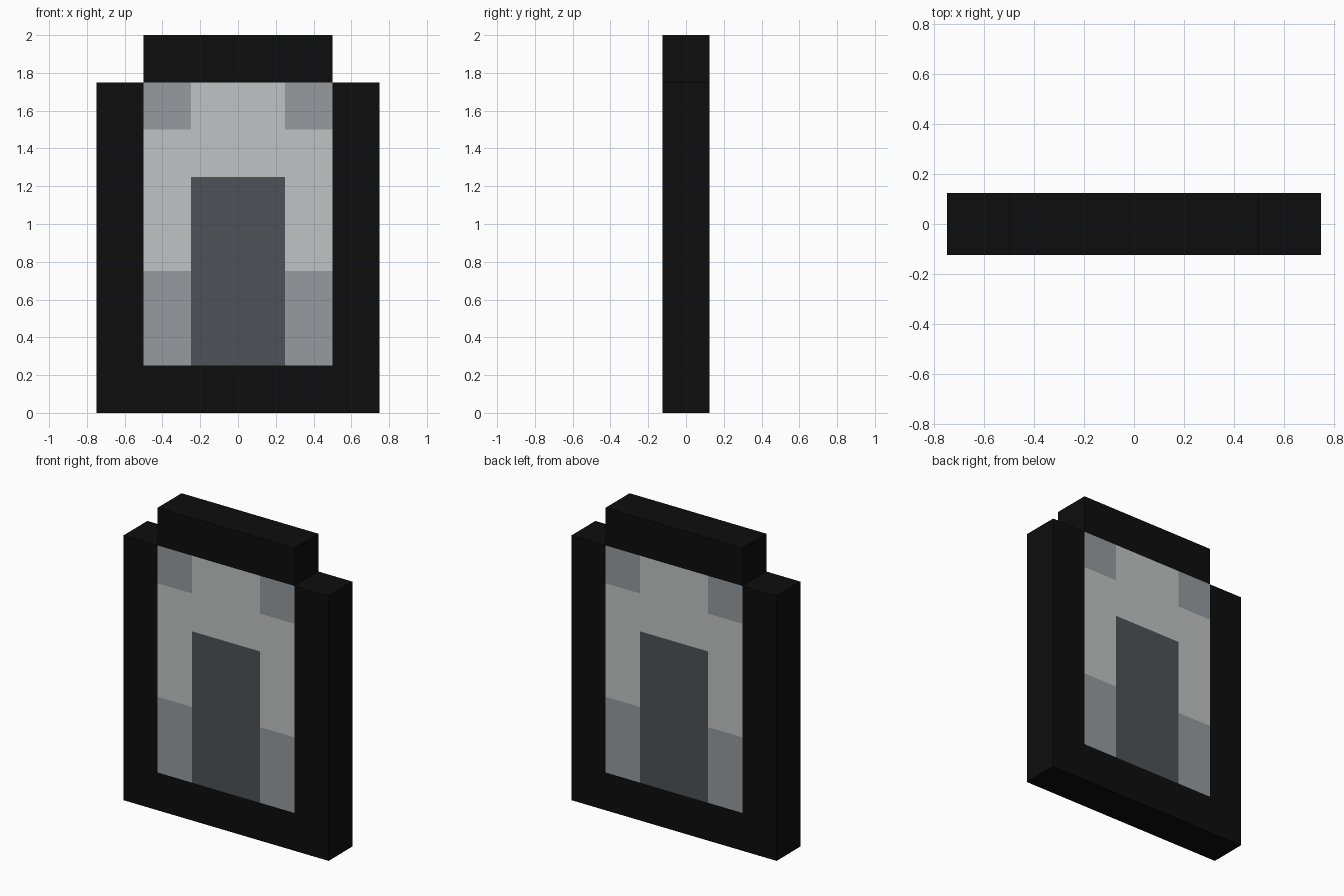
import bpy
import bmesh

if "Cube" in bpy.data.objects:
    bpy.data.objects.remove(bpy.data.objects["Cube"])

HALF_DEPTH = 0.125


def material(name, rgb):
    mat = bpy.data.materials.new(name)
    mat.diffuse_color = (*rgb, 1.0)
    mat.use_nodes = True
    mat.node_tree.nodes["Principled BSDF"].inputs["Base Color"].default_value = mat.diffuse_color
    return mat


black = material("black", (0.004, 0.004, 0.004))
light_grey = material("light grey", (0.53, 0.55, 0.55))
mid_grey = material("mid grey", (0.305, 0.328, 0.337))
dark_grey = material("dark grey", (0.076, 0.082, 0.092))


def slab(name, outline, mat):
    """Extrude an x-z outline through the full depth of the model."""
    bm = bmesh.new()
    face = bm.faces.new([bm.verts.new((x, -HALF_DEPTH, z)) for x, z in outline])
    grown = bmesh.ops.extrude_face_region(bm, geom=[face], use_keep_orig=True)
    moved = [v for v in grown["geom"] if isinstance(v, bmesh.types.BMVert)]
    bmesh.ops.translate(bm, verts=moved, vec=(0, 2 * HALF_DEPTH, 0))
    bmesh.ops.recalc_face_normals(bm, faces=bm.faces)
    mesh = bpy.data.meshes.new(name)
    bm.to_mesh(mesh)
    bm.free()
    mesh.materials.append(mat)
    obj = bpy.data.objects.new(name, mesh)
    bpy.context.collection.objects.link(obj)


def mirrored(right_half):
    """Complete a symmetric outline from its right half, listed bottom to top."""
    return right_half + [(-x, z) for x, z in reversed(right_half)]


def box(x0, x1, z0, z1):
    return [(x0, z0), (x1, z0), (x1, z1), (x0, z1)]


# Black surround: U-shaped frame and the raised cap
slab("outer_frame", mirrored([(0.75, 0), (0.75, 1.75), (0.5, 1.75), (0.5, 0.25)]), black)
slab("top_cap", box(-0.5, 0.5, 1.75, 2.0), black)

# Light arch with stepped shoulders
slab("light_arch", mirrored([(0.25, 1.25), (0.25, 0.75), (0.5, 0.75),
                             (0.5, 1.5), (0.25, 1.5), (0.25, 1.75)]), light_grey)

# Dark centre panel
slab("centre_panel", box(-0.25, 0.25, 0.25, 1.25), dark_grey)

# Shaded blocks at the top corners and the feet of the arch
for side, x0, x1 in (("left", -0.5, -0.25), ("right", 0.25, 0.5)):
    slab(f"corner_block_{side}", box(x0, x1, 1.5, 1.75), mid_grey)
    slab(f"arch_foot_{side}", box(x0, x1, 0.25, 0.75), mid_grey)
